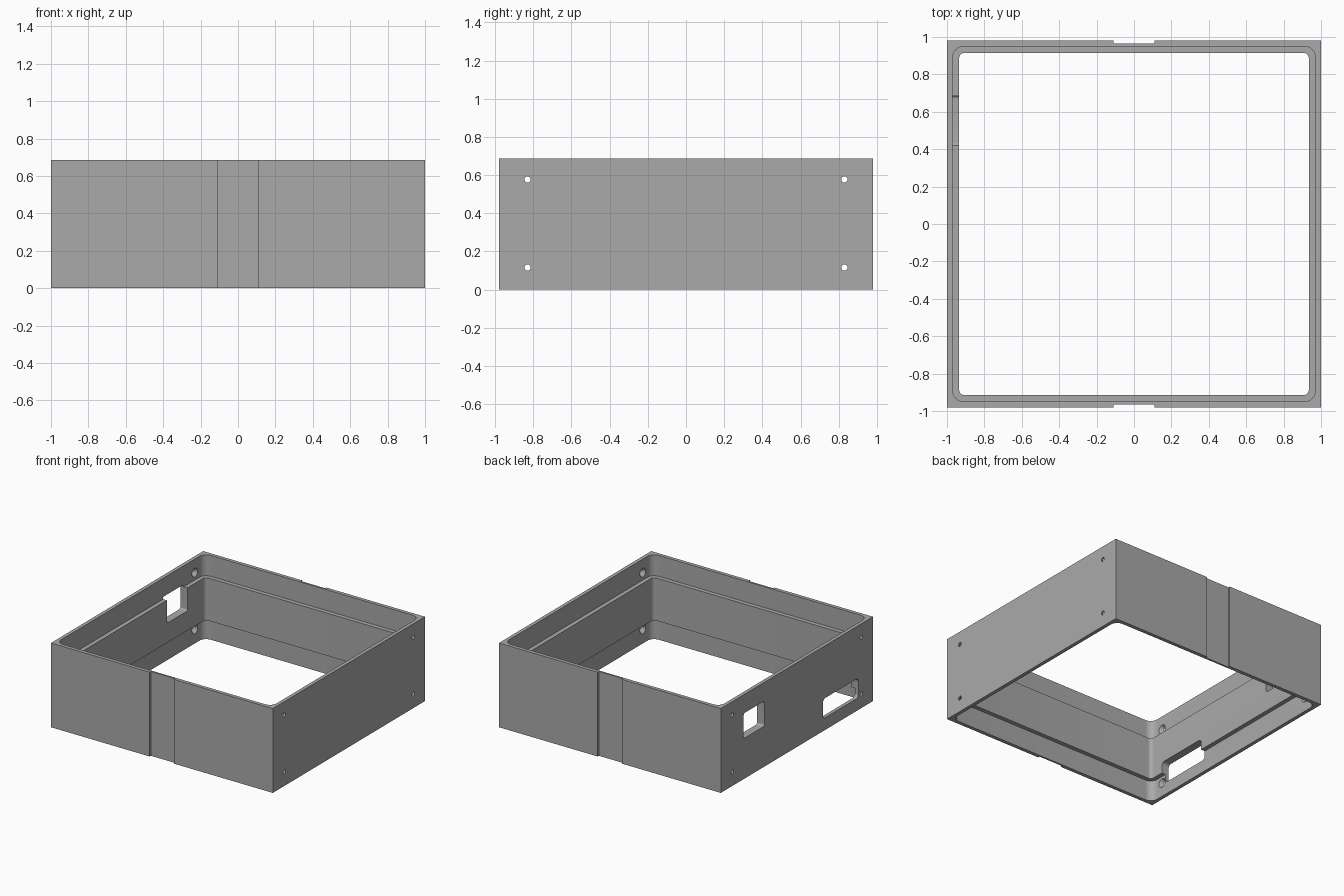
import bpy, bmesh, math
from mathutils import Matrix, Vector

if "Cube" in bpy.data.objects:
    bpy.data.objects.remove(bpy.data.objects["Cube"], do_unlink=True)

HX, HY, H = 1.0, 0.98, 0.687      # outer half sizes and height
LEDGE = 0.17                      # depth of the rebates, top and bottom

grey = bpy.data.materials.new("plain grey")
grey.use_nodes = True
grey.diffuse_color = (0.40, 0.40, 0.40, 1)
grey.node_tree.nodes["Principled BSDF"].inputs["Base Color"].default_value = grey.diffuse_color


def finish(bm, name):
    bmesh.ops.recalc_face_normals(bm, faces=bm.faces)
    mesh = bpy.data.meshes.new(name)
    bm.to_mesh(mesh)
    bm.free()
    mesh.materials.append(grey)
    obj = bpy.data.objects.new(name, mesh)
    bpy.context.collection.objects.link(obj)
    return obj


def prism(name, u, v, w, radius=0, axis="z"):
    """Rounded rectangle over ranges u and v, extruded over range w along the axis."""
    steps = 8 if radius else 0
    points = []
    corners = [(u[1], v[1], -1, -1), (u[0], v[1], 1, -1), (u[0], v[0], 1, 1), (u[1], v[0], -1, 1)]
    for k, (cu, cv, su, sv) in enumerate(corners):
        for i in range(steps + 1):
            a = math.pi / 2 * (k + i / max(steps, 1))
            points.append((cu + radius * (su + math.cos(a)), cv + radius * (sv + math.sin(a))))
    bm = bmesh.new()
    place = (lambda p, h: (p[0], p[1], h)) if axis == "z" else (lambda p, h: (h, p[0], p[1]))
    low, high = [[bm.verts.new(place(p, h)) for p in points] for h in w]
    bm.faces.new(low)
    bm.faces.new(high)
    n = len(points)
    for i in range(n):
        j = (i + 1) % n
        bm.faces.new((low[i], low[j], high[j], high[i]))
    return finish(bm, name)


def screw_hole(side, y, z):
    """Countersink, wide on the inside, narrow on the outside."""
    bm = bmesh.new()
    turn = Matrix.Rotation(side * math.pi / 2, 4, "Y")
    bmesh.ops.create_cone(bm, cap_ends=True, segments=32, radius1=0.043, radius2=0.0095, depth=0.05,
                          matrix=Matrix.Translation(Vector((side * 0.985, y, z))) @ turn)
    return finish(bm, "screw_hole_cutter")


frame = prism("square_frame", (-HX, HX), (-HY, HY), (0, H))

# Central opening and the rebates above and below the ledge
cutters = [prism("opening_cutter", (-0.935, 0.935), (-0.915, 0.915), (-0.1, 0.8), 0.03)]
for span in ((H - LEDGE, 0.8), (-0.1, LEDGE)):
    cutters.append(prism("rebate_cutter", (-0.97, 0.97), (-0.95, 0.95), span, 0.06))

# Shallow grooves on front and back
for s in (-1, 1):
    cutters.append(prism("groove_cutter", (-0.11, 0.11), sorted((s * 0.965, s * 1.1)), (-0.1, 0.8)))

# Two windows in the right-hand wall
cutters.append(prism("small_window_cutter", (0.42, 0.685), (0.33, 0.535), (-1.1, -0.85), 0.015, "x"))
cutters.append(prism("wide_window_cutter", (-0.79, -0.335), (0.10, 0.26), (-1.1, -0.85), 0.03, "x"))

# Screw holes in both side walls
cutters += [screw_hole(s, y, z) for s in (-1, 1) for y in (-0.83, 0.83) for z in (0.115, 0.577)]

bpy.ops.object.select_all(action="DESELECT")
bpy.context.view_layer.objects.active = frame
frame.select_set(True)
for cutter in cutters:
    mod = frame.modifiers.new("cut", "BOOLEAN")
    mod.operation = "DIFFERENCE"
    mod.solver = "EXACT"
    mod.object = cutter
    bpy.ops.object.modifier_apply(modifier=mod.name)
    bpy.data.objects.remove(cutter, do_unlink=True)

bpy.ops.object.shade_smooth_by_angle(angle=math.radians(30))
